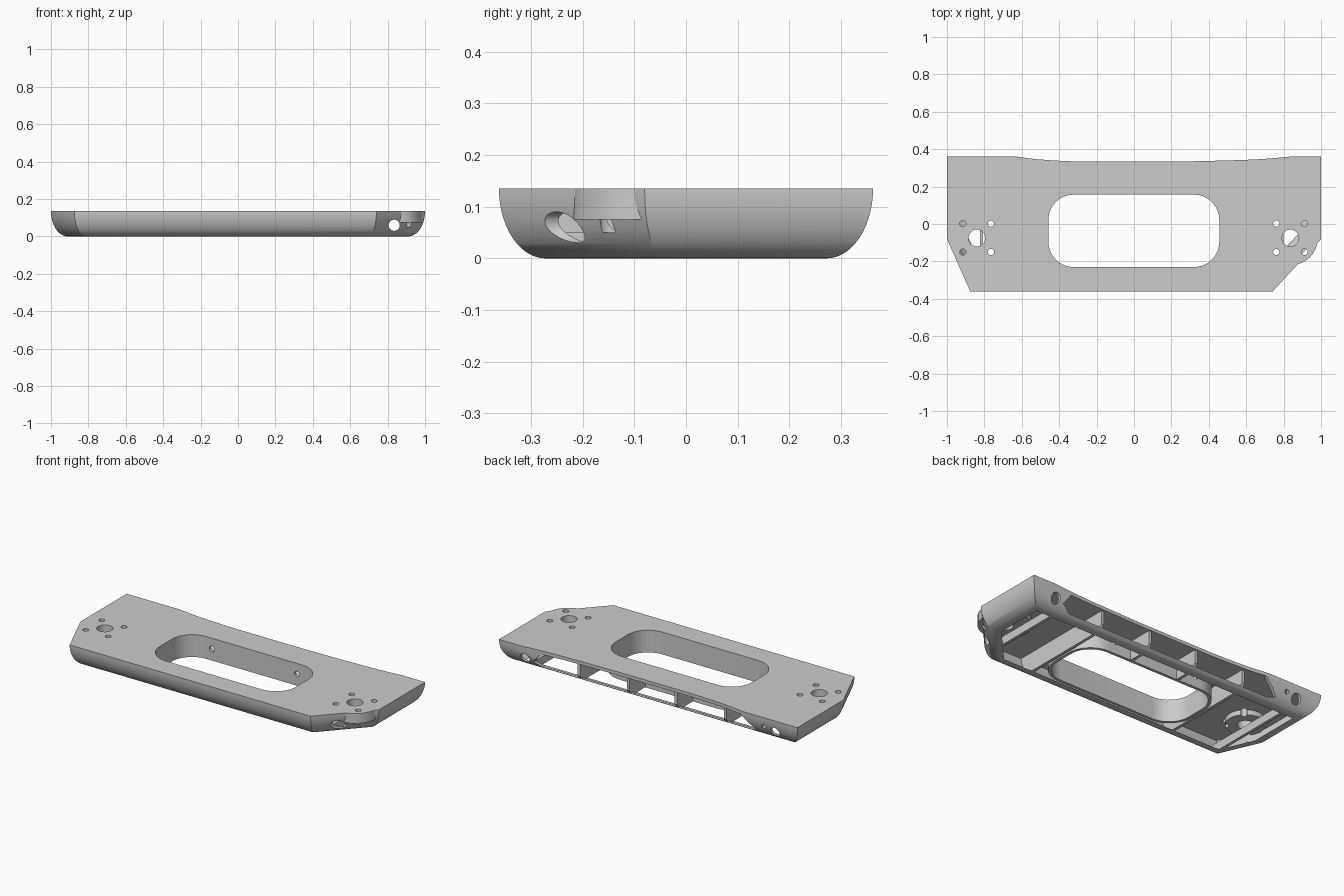
import bpy, bmesh
from math import sin, cos, pi, radians
from mathutils import Vector, Matrix

if "Cube" in bpy.data.objects:
    bpy.data.objects.remove(bpy.data.objects["Cube"], do_unlink=True)

H, ROUND, WALL = 0.135, 0.09, 0.018

grey = bpy.data.materials.new("plain grey")
grey.use_nodes = True
grey.diffuse_color = (0.6, 0.6, 0.6, 1)
grey.node_tree.nodes["Principled BSDF"].inputs["Base Color"].default_value = (0.6, 0.6, 0.6, 1)


def inset(outline, d):
    """Move a counter-clockwise outline inward by d with mitred corners."""
    pts = [Vector(p) for p in outline]
    result = []
    for i, p in enumerate(pts):
        e1 = (p - pts[i - 1]).normalized()
        e2 = (pts[(i + 1) % len(pts)] - p).normalized()
        n1, n2 = Vector((-e1.y, e1.x)), Vector((-e2.y, e2.x))
        result.append(p + (n1 + n2) * d / (1 + n1.dot(n2)))
    return result


def loft(name, outline, levels, along_y=False):
    """Stack inset copies of an outline at (height, inset) levels."""
    bm = bmesh.new()
    rings = [[bm.verts.new((p.x, p.y, z)) for p in inset(outline, d)] for z, d in levels]
    n = len(outline)
    for low, high in zip(rings, rings[1:]):
        for i in range(n):
            j = (i + 1) % n
            bm.faces.new((low[i], low[j], high[j], high[i]))
    bm.faces.new(rings[0][::-1])
    bm.faces.new(rings[-1])
    if along_y:
        bm.transform(Matrix.Rotation(pi / 2, 4, 'X'))
    bmesh.ops.recalc_face_normals(bm, faces=bm.faces)
    mesh = bpy.data.meshes.new(name)
    bm.to_mesh(mesh)
    bm.free()
    ob = bpy.data.objects.new(name, mesh)
    bpy.context.scene.collection.objects.link(ob)
    return ob


def prism(name, outline, a, b, along_y=False):
    return loft(name, outline, [(a, 0), (b, 0)], along_y)


def circle(x, y, r, n=32):
    return [(x + r * cos(2 * pi * i / n), y + r * sin(2 * pi * i / n)) for i in range(n)]


def rect(x0, x1, y0, y1):
    return [(x0, y0), (x1, y0), (x1, y1), (x0, y1)]


def rounded_rect(x0, x1, y0, y1, r, n=10):
    corners = [(x1 - r, y1 - r), (x0 + r, y1 - r), (x0 + r, y0 + r), (x1 - r, y0 + r)]
    return [(cx + r * cos(pi / 2 * (k + i / n)), cy + r * sin(pi / 2 * (k + i / n)))
            for k, (cx, cy) in enumerate(corners) for i in range(n + 1)]


def combine(ob, tool, op='DIFFERENCE'):
    """Apply a boolean and discard the tool."""
    mod = ob.modifiers.new("bool", 'BOOLEAN')
    mod.operation, mod.solver, mod.object = op, 'EXACT', tool
    tool.hide_render = True
    deps = bpy.context.evaluated_depsgraph_get()
    mesh = bpy.data.meshes.new_from_object(ob.evaluated_get(deps))
    ob.modifiers.clear()
    ob.data = mesh
    bpy.data.objects.remove(tool, do_unlink=True)


def round_levels(extra, top, steps=14):
    """Levels of the rounded side, inset a bit further and stopped at top."""
    levels = []
    for i in range(steps, -1, -1):
        a = pi / 2 * i / steps
        z = H * (1 - sin(a))
        if z < top - 0.001:
            levels.append((z, ROUND * (1 - cos(a)) + extra))
    t = 1 - top / H
    return levels + [(top, ROUND * (1 - (1 - t * t) ** 0.5) + extra)]


outline = [(-0.875, -0.362), (0.74, -0.362), (1, -0.08), (1, 0.362), (-1, 0.362), (-1, -0.08)]
handle = rounded_rect(-0.458, 0.456, -0.23, 0.157, 0.135)

# Hollow shell with rounded sides and a shallow hollow along the back edge
shell = loft("shell", outline, round_levels(0, H))
back_edge = [(-1.1, -0.5), (1.1, -0.5), (1.1, 0.38), (0.88, 0.364), (0.8, 0.357), (0.7, 0.348),
             (0.58, 0.342), (0.35, 0.336), (0.2, 0.333), (-0.28, 0.333), (-0.42, 0.339),
             (-0.53, 0.347), (-0.61, 0.358), (-0.66, 0.364), (-1.1, 0.38)]
combine(shell, prism("trim", back_edge, -0.1, 0.3), 'INTERSECT')
cavity = round_levels(WALL, H - 0.02)
combine(shell, loft("cavity", outline, [(-0.05, cavity[0][1])] + cavity))

# Long opening in the back wall
window = [(-0.71, 0.03), (-0.66, 0.018), (0.72, 0.018), (0.78, 0.05), (0.73, 0.114), (-0.62, 0.114)]
combine(shell, prism("window", window, -0.5, -0.2, True))

# Round mounts: the one on the left stands out past the cut corner
combine(shell, prism("left_mount", circle(0.838, -0.075, 0.145, 48), 0.075, H), 'UNION')
combine(shell, prism("right_mount", circle(-0.84, -0.075, 0.11, 48), 0.085, H - 0.01), 'UNION')

# Handle opening, mount holes and cable bores
combine(shell, prism("opening", handle, -0.1, 0.3))
for cx in (-0.84, 0.836):
    combine(shell, prism("hole", circle(cx, -0.075, 0.045), 0.05, 0.3))
    for dx in (-0.075, 0.075):
        for y in (0.002, -0.15):
            combine(shell, prism("screw_hole", circle(cx + dx, y, 0.017, 16), 0.05, 0.3))
combine(shell, prism("left_bore", circle(0.835, 0.06, 0.03), -0.5, 0.5, True))
combine(shell, prism("right_bore", circle(-0.84, 0.06, 0.03), -0.5, -0.2, True))
combine(shell, prism("pin_hole", circle(-0.77, 0.075, 0.013, 16), -0.5, -0.2, True))

# Wall around the handle opening, with two holes in its back
handle_wall = loft("handle_wall", handle, [(0, -WALL + 0.001), (H - 0.01, -WALL + 0.001)])
combine(handle_wall, prism("opening", handle, -0.1, 0.3))
for x in (-0.285, 0.285):
    combine(handle_wall, prism("wall_hole", circle(x, 0.07, 0.017, 16), -0.3, -0.1, True))

# Ribs, trimmed to the inside of the shell
parts = [shell, handle_wall]


def rib(name, x, y0, y1, top):
    ob = prism(name, rect(x - 0.009, x + 0.009, y0, y1), 0.001, top)
    combine(ob, loft("core", outline, round_levels(0.008, H - 0.008)), 'INTERSECT')
    parts.append(ob)


for side, s in (("left", 1), ("right", -1)):
    rib(side + "_main_rib", s * 0.49, -0.4, 0.325, 0.125)
    rib(side + "_back_rib", s * 0.16, 0.165, 0.325, 0.125)
rib("left_end_rib", 0.79, -0.4, 0.31, 0.05)
rib("right_end_rib", -0.815, -0.4, 0.25, 0.05)

# Colour and shading
bpy.ops.object.select_all(action='DESELECT')
for ob in parts:
    ob.data.materials.clear()
    ob.data.materials.append(grey)
    ob.select_set(True)
bpy.context.view_layer.objects.active = shell
bpy.ops.object.shade_smooth_by_angle(angle=radians(30))
